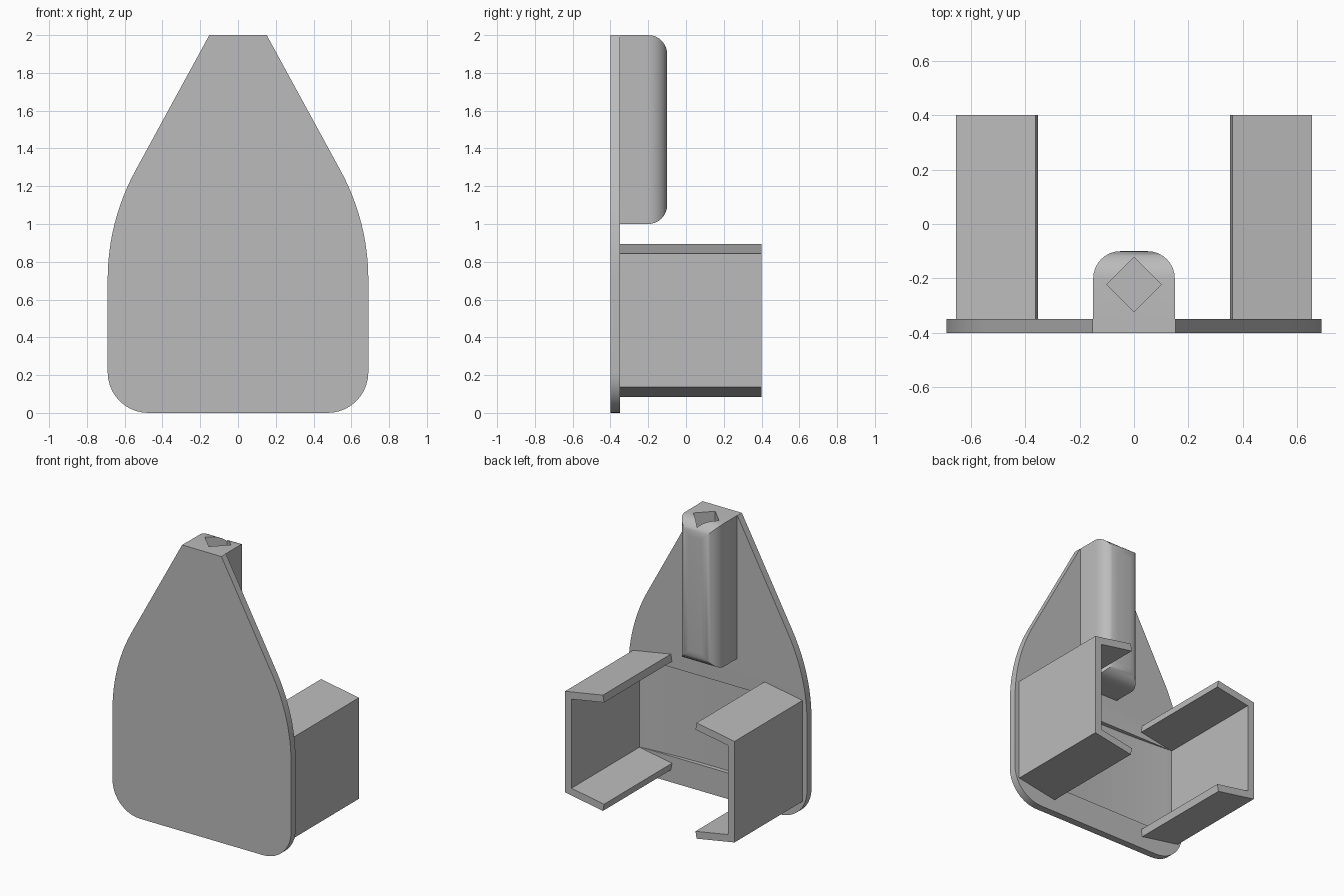
import bpy, bmesh
from math import sin, cos, tan, atan2, radians, pi

cube = bpy.data.objects.get("Cube")
if cube:
    bpy.data.objects.remove(cube, do_unlink=True)

grey = bpy.data.materials.new("plain grey")
grey.use_nodes = True
tone = (0.5, 0.5, 0.5, 1)
grey.diffuse_color = tone
for node in grey.node_tree.nodes:
    if node.type == "BSDF_PRINCIPLED":
        node.inputs["Base Color"].default_value = tone


def prism(name, outline, start, end, place):
    """Extrude a closed 2D outline from start to end; place maps (u, v, depth) to 3D."""
    bm = bmesh.new()
    rings = [[bm.verts.new(place(u, v, d)) for u, v in outline] for d in (start, end)]
    for ring in rings:
        bm.faces.new(ring)
    n = len(outline)
    for i in range(n):
        j = (i + 1) % n
        bm.faces.new((rings[0][i], rings[0][j], rings[1][j], rings[1][i]))
    bmesh.ops.recalc_face_normals(bm, faces=bm.faces)
    mesh = bpy.data.meshes.new(name)
    bm.to_mesh(mesh)
    bm.free()
    mesh.materials.append(grey)
    obj = bpy.data.objects.new(name, mesh)
    bpy.context.collection.objects.link(obj)
    return obj


def along_y(u, v, d):
    return (u, d, v)


def along_z(u, v, d):
    return (u, v, d)


def select(obj):
    bpy.ops.object.select_all(action="DESELECT")
    obj.select_set(True)
    bpy.context.view_layer.objects.active = obj


def cut(obj, cutter):
    cutter.hide_render = True
    mod = obj.modifiers.new("cut", "BOOLEAN")
    mod.operation = "DIFFERENCE"
    mod.solver = "EXACT"
    mod.object = cutter
    select(obj)
    bpy.ops.object.modifier_apply(modifier=mod.name)
    bpy.data.objects.remove(cutter, do_unlink=True)


def smooth(obj):
    select(obj)
    bpy.ops.object.shade_smooth_by_angle(angle=radians(30))


def arc(cx, cz, r, a0, a1, steps):
    return [(cx + r * cos(a0 + (a1 - a0) * i / steps),
             cz + r * sin(a0 + (a1 - a0) * i / steps)) for i in range(steps + 1)]


# Plate: rounded bottom corners, shoulders blending into a tapered top
half, top_half, corner, shoulder = 0.69, 0.152, 0.215, 1.2
back, front = -0.35, -0.4
slope = atan2(0.537, 0.985)
meet = 2 - (half - top_half) / tan(slope)
shoulder_z = meet - shoulder * tan(slope / 2)
side = arc(half - corner, corner, corner, -pi / 2, 0, 10)
side += arc(half - shoulder, shoulder_z, shoulder, 0, slope, 12)
side.append((top_half, 2))
plate = prism("back_plate", side + [(-x, z) for x, z in reversed(side)],
              front, back, along_y)

# Shallow curved recess in the plate between the brackets
inner, depth = 0.605, 0.03
r = (inner ** 2 + depth ** 2) / (2 * depth)
spread = atan2(inner, r - depth)
hollow = arc(0, back - depth + r, r, -pi / 2 - spread, -pi / 2 + spread, 24)
hollow += [(inner, back + 0.05), (-inner, back + 0.05)]
cut(plate, prism("recess_cutter", hollow, 0.182, 0.803, along_z))
smooth(plate)

# Channel brackets with slightly splayed flanges
outer, tip, thick, mid, wall = 0.655, 0.362, 0.05, 0.49, 0.353
splay = radians(10)
rise = (outer - tip) * tan(splay)
upper = [(outer, wall),
         (tip, wall + rise),
         (tip - thick * sin(splay), wall + rise - thick * cos(splay)),
         (outer - thick, wall + thick * tan(splay) - thick / cos(splay))]
channel = upper + [(x, -z) for x, z in reversed(upper)]
for name, sign in (("left_bracket", 1), ("right_bracket", -1)):
    prism(name, [(sign * x, mid + z) for x, z in channel], back, 0.4, along_y)

# Post with the edges of its rear face rounded
rear = -0.1
post = prism("post", [(-0.15, back), (0.15, back), (0.15, rear), (-0.15, rear)],
             1, 2, along_z)
bm = bmesh.new()
bm.from_mesh(post.data)
edges = [e for e in bm.edges if all(v.co.y > rear - 0.01 for v in e.verts)]
bmesh.ops.bevel(bm, geom=edges, offset=0.1, segments=8, profile=0.5, affect="EDGES")
bm.to_mesh(post.data)
bm.free()

# Square socket, turned to a diamond, in the top of the post
diamond = arc(0, -0.222, 0.1, 0, 1.5 * pi, 3)
cut(post, prism("socket_cutter", diamond, 1.1, 2.1, along_z))
smooth(post)
